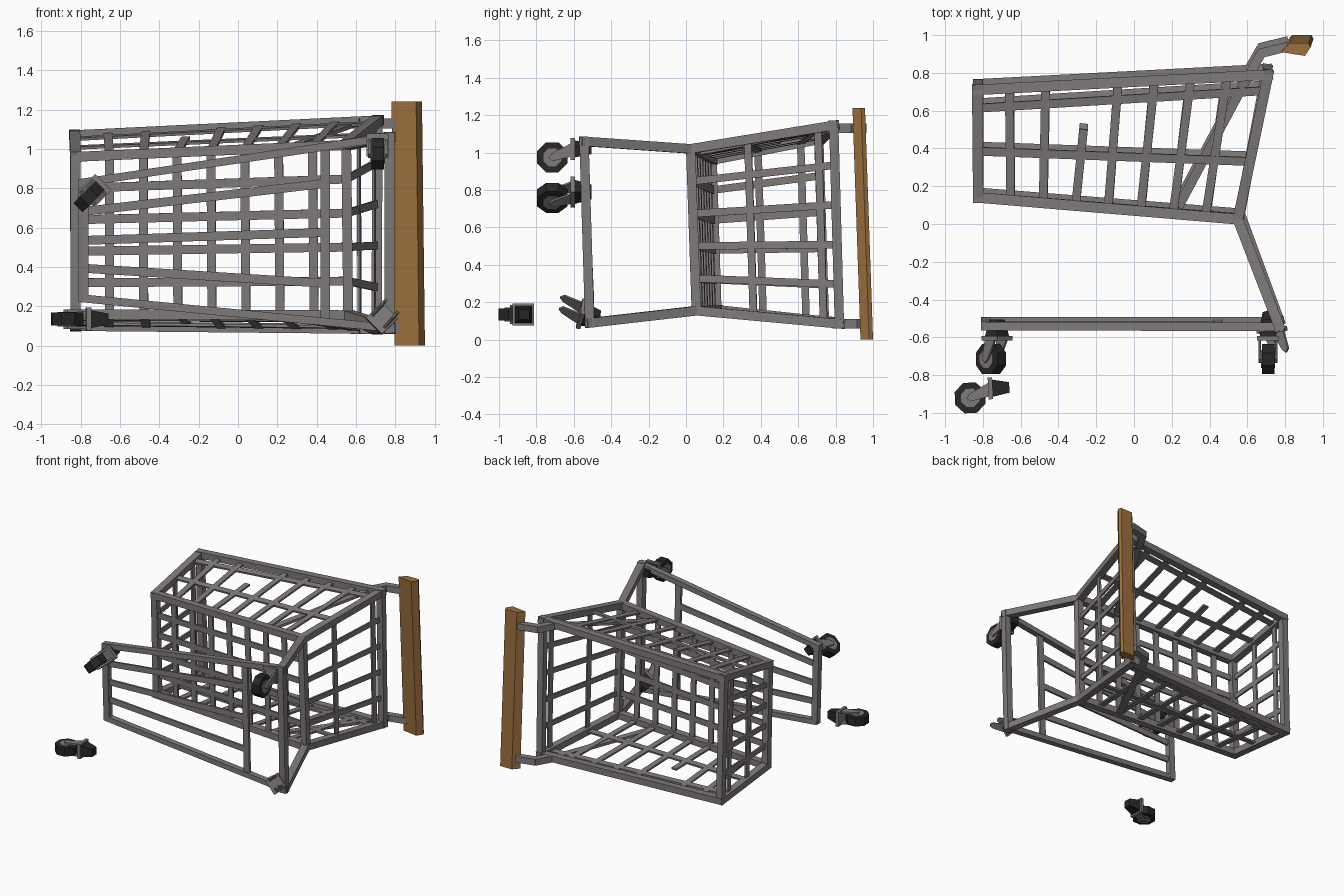
import bpy, bmesh, math
from mathutils import Vector as V, Matrix

cube = bpy.data.objects.get("Cube")
if cube:
    bpy.data.objects.remove(cube, do_unlink=True)


def material(name, color):
    m = bpy.data.materials.new(name)
    m.use_nodes = True
    m.diffuse_color = (*color, 1)
    m.node_tree.nodes["Principled BSDF"].inputs["Base Color"].default_value = (*color, 1)
    return m


STEEL = material("steel grey", (0.215, 0.195, 0.193))
RUBBER = material("black rubber", (0.02, 0.02, 0.02))
WOOD = material("brown grip", (0.33, 0.16, 0.05))


def finish(name, bm, mat):
    bmesh.ops.recalc_face_normals(bm, faces=bm.faces)
    mesh = bpy.data.meshes.new(name)
    bm.to_mesh(mesh)
    bm.free()
    mesh.materials.append(mat)
    ob = bpy.data.objects.new(name, mesh)
    bpy.context.collection.objects.link(ob)
    return ob


def beam(bm, a, b, width, thick, normal, ext=0.0):
    """Rectangular bar from a to b, its thickness along the normal."""
    d = (b - a).normalized()
    side = d.cross(normal).normalized()
    up = side.cross(d)
    a, b = a - d * ext, b + d * ext
    rot = Matrix((side, up, d)).transposed().to_4x4()
    mat = Matrix.Translation((a + b) / 2) @ rot @ Matrix.Diagonal((width, thick, (b - a).length, 1))
    bmesh.ops.create_cube(bm, size=1, matrix=mat)


def loft(bm, lower, upper):
    """Closed solid between two matching outlines."""
    lo = [bm.verts.new(p) for p in lower]
    hi = [bm.verts.new(p) for p in upper]
    bm.faces.new(lo)
    bm.faces.new(hi)
    n = len(lo)
    for i in range(n):
        bm.faces.new((lo[i], lo[(i + 1) % n], hi[(i + 1) % n], hi[i]))


def patch(quad, u, v):
    a, b, c, d = quad
    return a.lerp(b, u).lerp(d.lerp(c, u), v)


def quad_normal(quad):
    return (quad[1] - quad[0]).cross(quad[3] - quad[0]).normalized()


def lattice(name, quad, uprights, rails, width=0.045):
    """Flat bars on a wall: uprights (u bottom, u top, end v), rails (v start, v end)."""
    bm = bmesh.new()
    n = quad_normal(quad)
    for u0, u1, v in uprights:
        a, b = patch(quad, u0, 0), patch(quad, u1, 1)
        beam(bm, a, a.lerp(b, v), width, 0.014, n)
    for v0, v1 in rails:
        beam(bm, patch(quad, 0, v0), patch(quad, 1, v1), width, 0.014, n)
    return finish(name, bm, STEEL)


# Basket corners: the cart lies on its side, so the two sides are low and high
floor_front = [V((-0.825, 0.165, 0.16)), V((-0.825, 0.14, 0.96))]
floor_rear = [V((0.56, 0.055, 0.155)), V((0.55, 0.025, 1.02))]
rim_front = [V((-0.825, 0.74, 0.1)), V((-0.83, 0.71, 1.07))]
rim_rear = [V((0.705, 0.82, 0.085)), V((0.71, 0.79, 1.145))]
chassis_front = [V((-0.785, -0.515, 0.24)), V((-0.785, -0.54, 0.83))]
chassis_rear = [V((0.77, -0.515, 0.09)), V((0.77, -0.545, 1.06))]
Y = V((0, 1, 0))
Z = V((0, 0, 1))

# Basket frame
bm = bmesh.new()
for ends in (floor_front, floor_rear, rim_front, rim_rear):
    beam(bm, *ends, 0.05, 0.05, Y, 0.02)
for s in (0, 1):
    for a, b in ((floor_front, floor_rear), (rim_front, rim_rear),
                 (floor_front, rim_front), (floor_rear, rim_rear)):
        beam(bm, a[s], b[s], 0.055, 0.05, Z, 0.025)
finish("basket_frame", bm, STEEL)

# Basket walls and floor; one bar on each side is snapped short
fifths = [i / 5 for i in range(1, 5)]
eighths = [i / 8 for i in range(1, 8)]
side_bars = [(u, u - 0.015, 1) for u in eighths]
side_bars[2] = (0.375, 0.382, 0.63)
front_rails, rear_rails = (0.43, 0.83), (0.4, 0.89)
for s, label in enumerate(("low", "high")):
    lattice(label + "_side_bars",
            (floor_front[s], floor_rear[s], rim_rear[s], rim_front[s]),
            side_bars, list(zip(front_rails, rear_rails)))
for label, low, top, rails in (("front_bars", floor_front, rim_front, front_rails),
                               ("rear_gate_bars", floor_rear, rim_rear, rear_rails)):
    lattice(label, (*low, *top[::-1]), [(u, u, 1) for u in fifths],
            [(v, v) for v in rails], 0.04)
lattice("floor_bars", (floor_front[0], floor_rear[0], floor_rear[1], floor_front[1]),
        [(u, u, 1) for u in eighths], [(v, v) for v in fifths])

# Chassis frame, legs and lower rack
bm = bmesh.new()
beam(bm, *chassis_front, 0.05, 0.045, Y, 0.015)
beam(bm, *chassis_rear, 0.05, 0.05, Y, 0.025)
for s in (0, 1):
    beam(bm, chassis_front[s], chassis_rear[s], 0.04, 0.045, Y, 0.02)
    beam(bm, chassis_rear[s], floor_rear[s], 0.055, 0.05, Z, 0.02)
finish("chassis_frame", bm, STEEL)
rack = (chassis_front[0], chassis_rear[0], chassis_rear[1], chassis_front[1])
bm = bmesh.new()
beam(bm, patch(rack, 0.79, 0), patch(rack, 0.79, 1), 0.05, 0.02, Y)
for v0, v1 in ((0.26, 0.22), (0.5, 0.51), (0.75, 0.79)):
    beam(bm, patch(rack, 0, v0), patch(rack, 0.79, v1), 0.045, 0.016, Y)
finish("lower_rack", bm, STEEL)

# Handle struts running down both basket sides
for label, z0, z1, y in (("low", 0.14, 0.085, 0.03), ("high", 1.0, 1.13, 0.0)):
    pts = [V((0.24, 0.1 + y, z0)), V((0.6, 0.775 + y, z1)),
           V((0.675, 0.905 + y, z1)), V((0.805, 0.937 + y, z1))]
    bm = bmesh.new()
    for i, (a, b) in enumerate(zip(pts, pts[1:])):
        beam(bm, a, b, 0.05, 0.02 if i == 0 else 0.05, Z, 0.012)
    finish(label + "_handle_strut", bm, STEEL)

# Handle grip
section = [(0.78, 0.91), (0.905, 0.89), (0.935, 0.936), (0.925, 0.957), (0.822, 0.957)]
bm = bmesh.new()
loft(bm, [V((x + 0.015, y + 0.043, 0)) for x, y in section],
     [V((x, y, 1.24)) for x, y in section])
finish("handle_grip", bm, WOOD)


def square(half, z):
    return [V((x * half, y * half, z)) for x, y in ((-1, -1), (1, -1), (1, 1), (-1, 1))]


def caster(name, origin, axis, trail, wheel=True):
    """Swivel caster: axis points up the stem, trail towards the wheel."""
    axis, trail = V(axis).normalized(), V(trail)
    trail = (trail - axis * trail.dot(axis)).normalized()
    place = Matrix.Translation(origin) @ Matrix(
        (trail, axis.cross(trail), axis)).transposed().to_4x4()
    hub = V((0.045, 0, -0.11))
    bm = bmesh.new()
    loft(bm, square(0.058, -0.012), square(0.058, 0.012))
    for s in (-1, 1):
        outline = [(-0.035, 0), (0.04, 0), (0.065, -0.11), (0.045, -0.13), (0.022, -0.11)]
        loft(bm, [V((x, s * 0.037, z)) for x, z in outline],
             [V((x, s * 0.05, z)) for x, z in outline])
    finish(name + "_fork", bm, STEEL).matrix_world = place
    bm = bmesh.new()
    loft(bm, square(0.045, 0.012), square(0.028, 0.1))
    finish(name + "_stem", bm, RUBBER).matrix_world = place
    if not wheel:
        return
    for part, r, w, mat in (("tyre", 0.087, 0.065, RUBBER), ("hub", 0.052, 0.074, STEEL)):
        bm = bmesh.new()
        turn = Matrix.Rotation(math.pi / 2, 4, "X") @ Matrix.Rotation(math.pi / 8, 4, "Z")
        bmesh.ops.create_cone(bm, cap_ends=True, segments=8, radius1=r, radius2=r,
                              depth=w, matrix=Matrix.Translation(hub) @ turn)
        finish(name + "_" + part, bm, mat).matrix_world = place


# Casters: two mounted, one missing its wheel, one lying loose
caster("rear_high_caster", (0.71, -0.605, 1.02), (0, 1, 0), (0, 0, -1))
caster("front_high_caster", (-0.725, -0.605, 0.79), (0, 1, 0), (-1, 0, -1))
caster("rear_low_caster", (0.73, -0.56, 0.138), (-0.1, 1, -0.22), (1, 0, 1), wheel=False)
caster("loose_caster", (-0.76, -0.87, 0.135), (1, 0.05, 0), (0, -1, 0))
